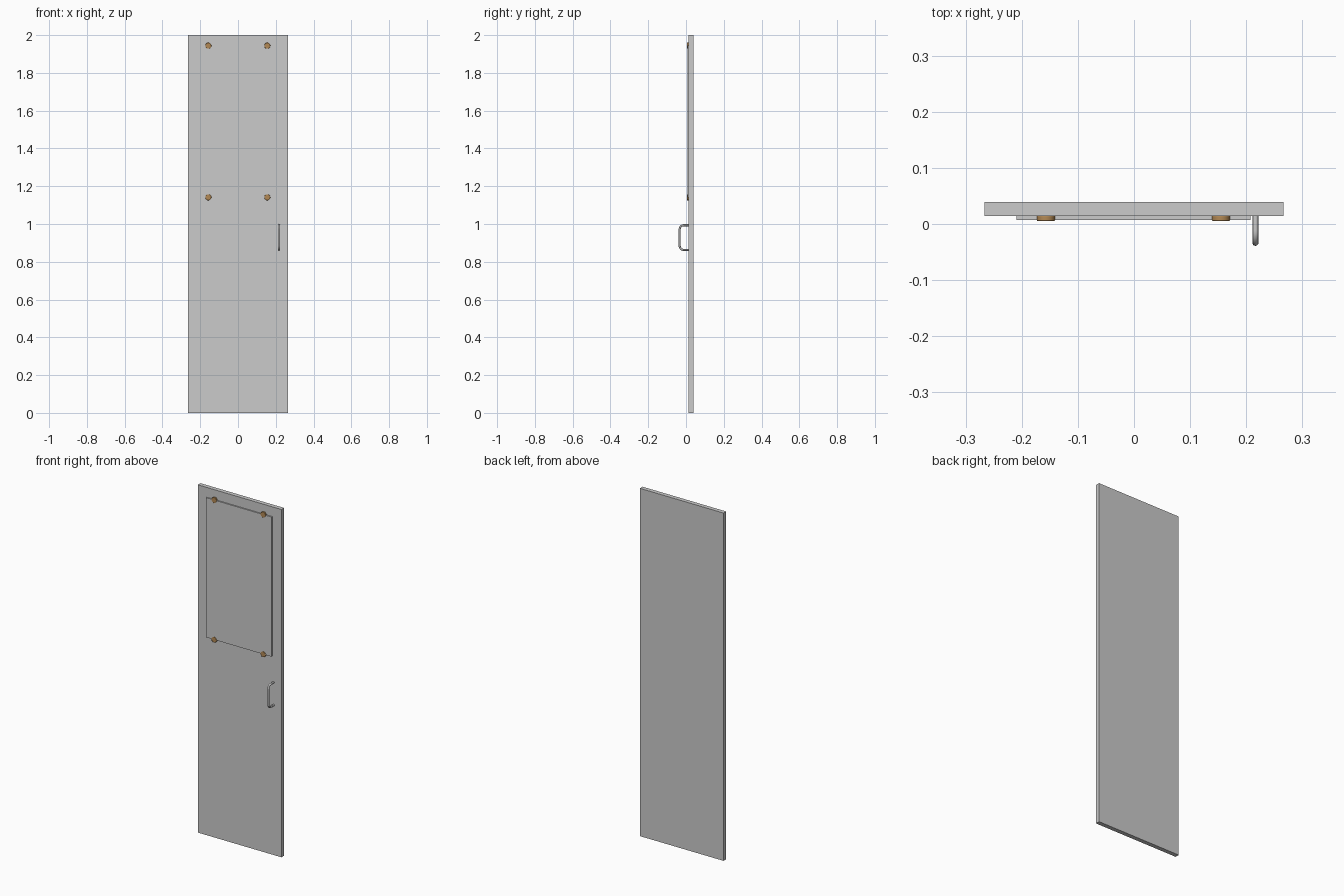
import bpy, math

if "Cube" in bpy.data.objects:
    bpy.data.objects.remove(bpy.data.objects["Cube"])


def box(name, lo, hi):
    size = [h - l for l, h in zip(lo, hi)]
    bpy.ops.mesh.primitive_cube_add(size=1, location=[(l + h) / 2 for l, h in zip(lo, hi)])
    ob = bpy.context.object
    ob.name = name
    ob.scale = size
    bpy.ops.object.transform_apply(location=False, rotation=False, scale=True)
    return ob


# door leaf and the thin panel fixed to its front
box("door_leaf", (-0.266, 0.0145, 0), (0.266, 0.039, 2))
box("mirror_panel", (-0.209, 0.0075, 1.141), (0.208, 0.0145, 1.944))

# round clips holding the panel at its top and bottom edges
brass = bpy.data.materials.new("brass")
brass.diffuse_color = (0.45, 0.25, 0.09, 1)
brass.use_nodes = True
brass.node_tree.nodes["Principled BSDF"].inputs["Base Color"].default_value = brass.diffuse_color
for side, x in (("left", -0.157), ("right", 0.155)):
    for level, z in (("lower", 1.141), ("upper", 1.944)):
        bpy.ops.mesh.primitive_cylinder_add(vertices=32, radius=0.016, depth=0.0095,
                                            location=(x, 0.01025, z),
                                            rotation=(math.pi / 2, 0, 0))
        clip = bpy.context.object
        clip.name = f"{level}_{side}_clip"
        clip.data.materials.append(brass)
        bevel = clip.modifiers.new("rounded_rim", "BEVEL")
        bevel.width = 0.0012
        bevel.segments = 2
        bpy.ops.object.shade_smooth_by_angle()

# bow handle: round bar swept along a U path with rounded corners
X, WALL, FRONT, ZC, HALF, R, BAR = 0.2165, 0.0155, -0.0335, 0.928, 0.0655, 0.022, 0.0055
half_path = [(WALL, HALF)]
for i in range(9):
    a = math.pi / 2 * i / 8
    half_path.append((FRONT + R - R * math.sin(a), HALF - R + R * math.cos(a)))
path = half_path + [(y, -z) for y, z in reversed(half_path)]

curve = bpy.data.curves.new("handle", "CURVE")
curve.dimensions = "3D"
curve.bevel_depth = BAR
curve.bevel_resolution = 4
curve.use_fill_caps = True
spline = curve.splines.new("POLY")
spline.points.add(len(path) - 1)
for p, (y, z) in zip(spline.points, path):
    p.co = (X, y, ZC + z, 1)
handle = bpy.data.objects.new("handle", curve)
bpy.context.collection.objects.link(handle)
bpy.ops.object.select_all(action="DESELECT")
handle.select_set(True)
bpy.context.view_layer.objects.active = handle
bpy.ops.object.convert(target="MESH")
bpy.ops.object.shade_smooth_by_angle()
